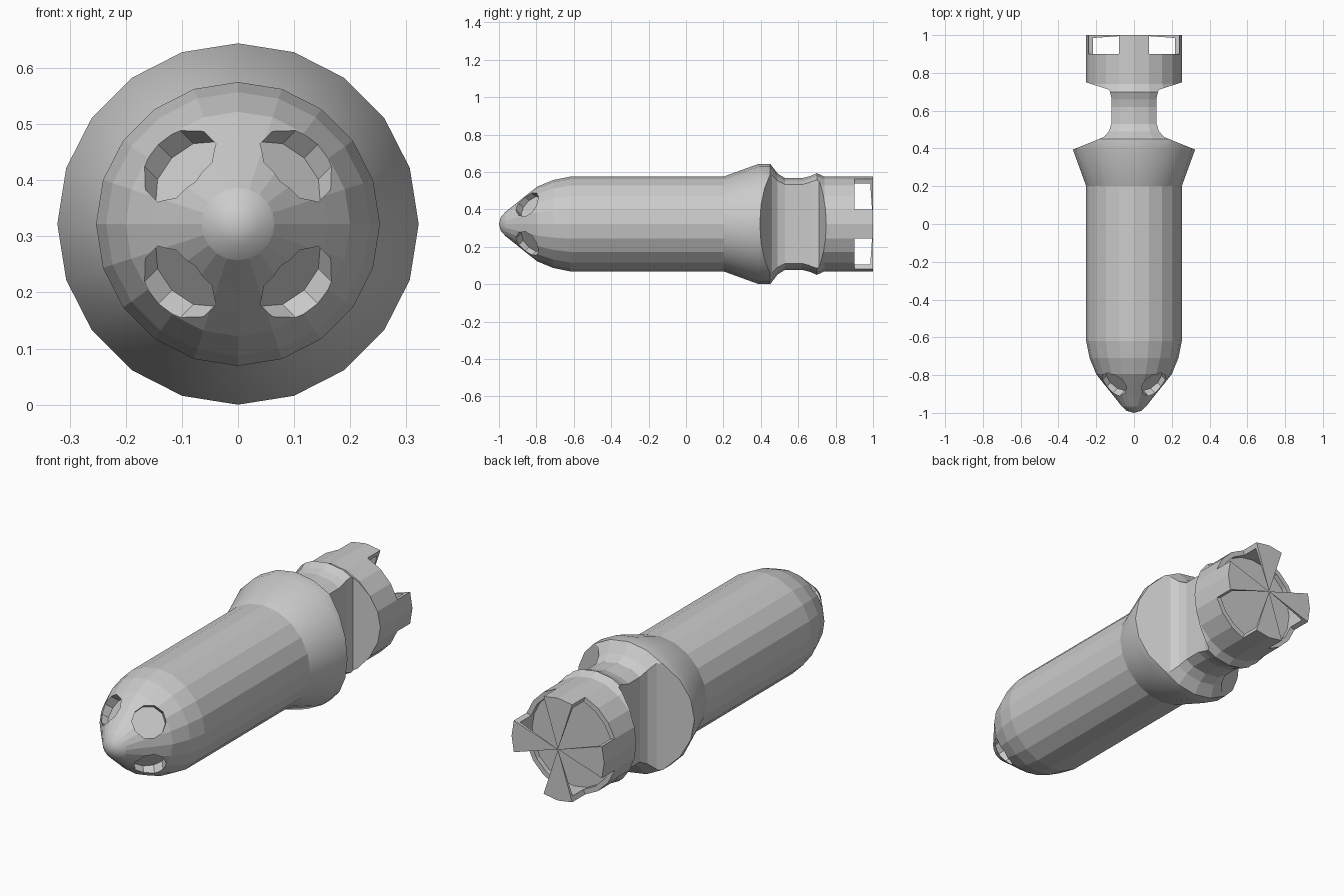
import bpy, bmesh
from math import sin, cos, pi, radians
from mathutils import Vector

if "Cube" in bpy.data.objects:
    bpy.data.objects.remove(bpy.data.objects["Cube"])

ZC = 0.322      # height of the long axis
SIDES = 20


def finish(name, bm):
    bmesh.ops.remove_doubles(bm, verts=bm.verts, dist=1e-5)
    bmesh.ops.recalc_face_normals(bm, faces=bm.faces)
    me = bpy.data.meshes.new(name)
    bm.to_mesh(me)
    bm.free()
    ob = bpy.data.objects.new(name, me)
    bpy.context.collection.objects.link(ob)
    return ob


def lathe(name, profile, angles, full, smooth=()):
    """Sweep (radius, y) points about the y axis; a partial sweep has a closed profile and end caps."""
    bm = bmesh.new()
    rows = [[bm.verts.new((r * sin(a), y, ZC + r * cos(a))) for r, y in profile] for a in angles]
    n = len(profile)
    pairs = list(zip(rows, rows[1:] + rows[:1])) if full else list(zip(rows, rows[1:]))
    for p, q in pairs:
        for i in range(n - 1 if full else n):
            j = (i + 1) % n
            loop = [p[i], p[j], q[j], q[i]]
            if profile[i][0] == 0:
                loop = [p[i], p[j], q[j]]
            elif profile[j][0] == 0:
                loop = [p[i], p[j], q[i]]
            bm.faces.new(loop).smooth = i in smooth
    if not full:
        bm.faces.new(rows[0])
        bm.faces.new(rows[-1])
    return finish(name, bm)


def prism(name, base, offset):
    """Solid between a polygon and its shifted copy."""
    bm = bmesh.new()
    a = [bm.verts.new(p) for p in base]
    b = [bm.verts.new(p + offset) for p in base]
    bm.faces.new(a)
    bm.faces.new(b)
    for i in range(len(a)):
        j = (i + 1) % len(a)
        bm.faces.new((a[i], a[j], b[j], b[i]))
    return finish(name, bm)


def cut(target, cutter):
    cutter.hide_render = True
    mod = target.modifiers.new("cut", 'BOOLEAN')
    mod.operation = 'DIFFERENCE'
    mod.solver = 'EXACT'
    mod.object = cutter
    bpy.context.view_layer.objects.active = target
    bpy.ops.object.modifier_apply(modifier=mod.name)
    bpy.data.objects.remove(cutter, do_unlink=True)


# Main body: rounded nose, barrel, flared collar, neck, cupped head
profile = [(0, -1), (.037, -.99), (.065, -.965), (.11, -.908), (.16, -.846), (.2, -.795),
           (.235, -.71), (.253, -.62), (.253, .2), (.322, .39), (.322, .45), (.27, .49),
           (.245, .53), (.245, .62), (.255, .66), (.272, .7), (.253, .74), (.253, .9),
           (.228, .9), (.228, .875), (0, .875)]
body = lathe("body", profile, [2 * pi * i / SIDES for i in range(SIDES)], True,
             smooth=(0, 1, 8, 9))

# Side scoops that narrow the neck
scoop = [(.12, .53), (.12, .67), (.13, .71), (.253, .75), (.29, .762), (.42, .762),
         (.42, .355), (.16, .46), (.133, .49)]
for s in (-1, 1):
    cut(body, prism("neck_cutter", [Vector((s * x, y, -.2)) for x, y in scoop], Vector((0, 0, 1.1))))

# Four round pits drilled square to the nose surface
for k in range(4):
    a = radians(45 + 90 * k)
    radial = Vector((sin(a), 0, cos(a)))
    tangent = Vector((cos(a), 0, -sin(a)))
    normal = radial * .783 + Vector((0, -.622, 0))
    slope = radial * .622 + Vector((0, .783, 0))
    centre = Vector((0, -.846, ZC)) + radial * .15 - normal * .04
    ring = [centre + .077 * (tangent * cos(t) + slope * sin(t))
            for t in (2 * pi * (i + .5) / 10 for i in range(10))]
    cut(body, prism("pit_cutter", ring, normal * .2))

# Four hooked tabs on the head, each a rim wall with a thin wedge to the centre
tab = [(.253, .9), (.253, 1), (0, 1), (.228, .985), (.228, .9)]
for k in range(4):
    lathe("head_tab_%d" % (k + 1), tab, [radians(90 * k + d) for d in (-18, 0, 18)], False)
